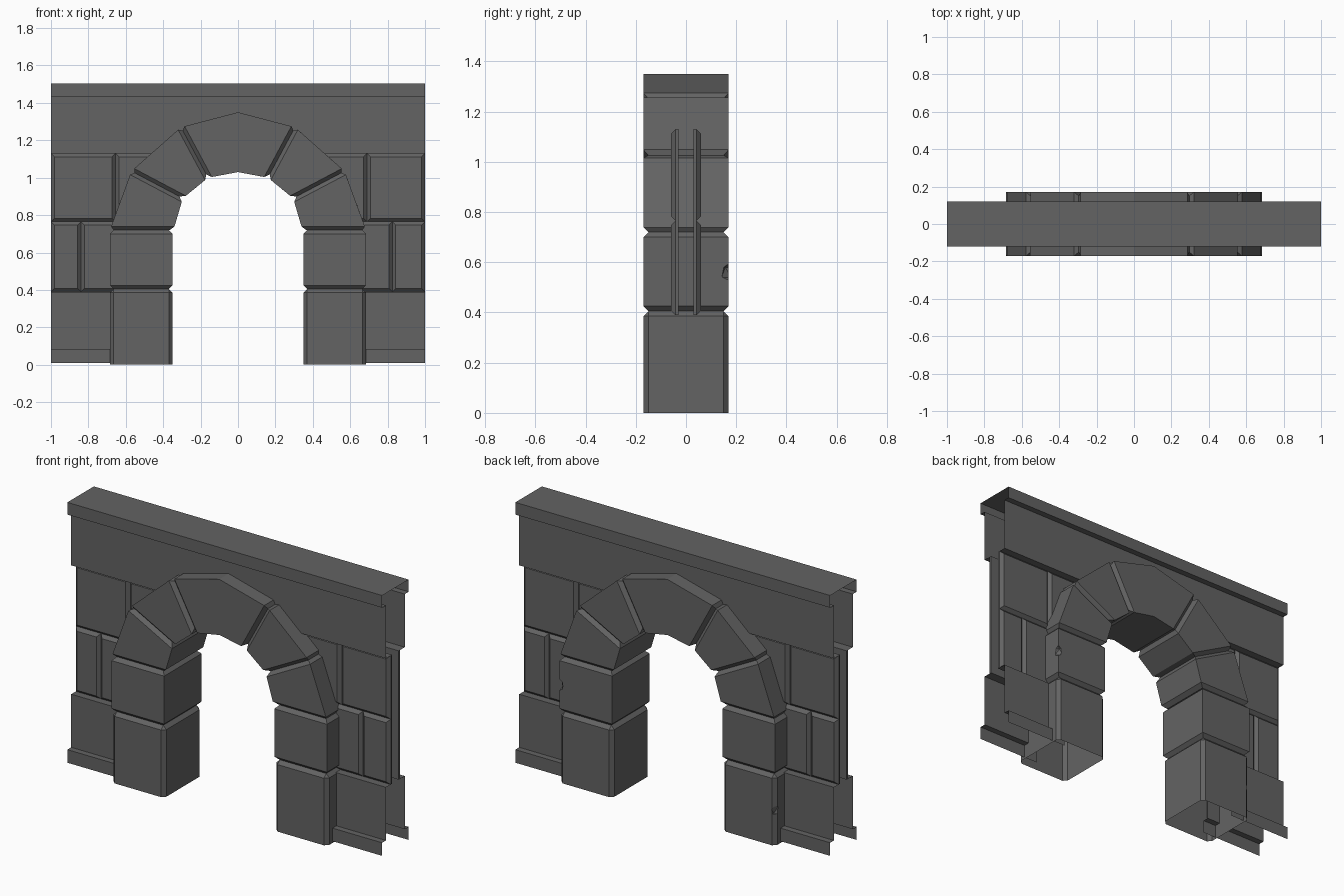
import bpy
import bmesh
import math
from mathutils import Matrix

if "Cube" in bpy.data.objects:
    bpy.data.objects.remove(bpy.data.objects["Cube"], do_unlink=True)

# One stone colour
stone = bpy.data.materials.new("dark_grey_stone")
grey = (0.125, 0.125, 0.125, 1)
stone.diffuse_color = grey
stone.use_nodes = True
bsdf = next(n for n in stone.node_tree.nodes if n.type == "BSDF_PRINCIPLED")
bsdf.inputs["Base Color"].default_value = grey
bsdf.inputs["Roughness"].default_value = 0.9

HALF_DEPTH = 0.17


def make_object(name, bm):
    mesh = bpy.data.meshes.new(name)
    bm.to_mesh(mesh)
    bm.free()
    mesh.materials.append(stone)
    ob = bpy.data.objects.new(name, mesh)
    bpy.context.collection.objects.link(ob)
    return ob


def bevel(bm, edges, width):
    bmesh.ops.bevel(bm, geom=list(edges), offset=width, segments=1,
                    affect="EDGES", clamp_overlap=True)


def arch_stone(name, outer, inner, side=1, joints=("start", "end"), posts=False):
    """Prism through the wall; its joint faces get chamfered edges."""
    outline = [(side * x, z) for x, z in outer + inner[::-1]]
    count = len(outline)
    bm = bmesh.new()
    front = [bm.verts.new((x, -HALF_DEPTH, z)) for x, z in outline]
    back = [bm.verts.new((x, HALF_DEPTH, z)) for x, z in outline]
    bm.faces.new(front)
    bm.faces.new(back[::-1])
    sides = []
    for i in range(count):
        j = (i + 1) % count
        sides.append(bm.faces.new((front[j], front[i], back[i], back[j])))
    ends = {"start": sides[-1], "end": sides[len(outer) - 1]}
    edges = {e for key in joints for e in ends[key].edges}
    if posts:
        edges |= {e for e in bm.edges
                  if abs(e.verts[0].co.z - e.verts[1].co.z) > 0.1}
    bmesh.ops.recalc_face_normals(bm, faces=bm.faces)
    bevel(bm, edges, 0.02)
    return make_object(name, bm)


def chip(ob, location, radius):
    """Knock a small notch out of a stone edge."""
    bm = bmesh.new()
    bmesh.ops.create_icosphere(bm, subdivisions=1, radius=radius,
                               matrix=Matrix.Translation(location))
    cutter = make_object("chip_cutter", bm)
    cutter.hide_render = True
    mod = ob.modifiers.new("chip", "BOOLEAN")
    mod.operation = "DIFFERENCE"
    mod.object = cutter
    bpy.context.view_layer.objects.active = ob
    bpy.ops.object.modifier_apply(modifier=mod.name)
    bpy.data.objects.remove(cutter, do_unlink=True)


def open_bottom(ob):
    bm = bmesh.new()
    bm.from_mesh(ob.data)
    low = [f for f in bm.faces if f.calc_center_median().z < 0.001]
    bmesh.ops.delete(bm, geom=low, context="FACES")
    bm.to_mesh(ob.data)
    bm.free()


# Arch: two posts and two wedge stones on each side, then the keystone
for side, tag in ((1, "left"), (-1, "right")):
    base = arch_stone(tag + "_base_stone", [(0.685, 0), (0.685, 0.405)],
                      [(0.35, 0), (0.35, 0.405)], side, ("end",), True)
    post = arch_stone(tag + "_post_stone", [(0.685, 0.405), (0.685, 0.72)],
                      [(0.35, 0.405), (0.35, 0.72)], side)
    arch_stone(tag + "_lower_wedge", [(0.685, 0.72), (0.57, 1.035)],
               [(0.345, 0.72), (0.295, 0.89)], side)
    arch_stone(tag + "_upper_wedge", [(0.57, 1.035), (0.305, 1.27)],
               [(0.295, 0.89), (0.16, 1.0)], side)
    if side == 1:
        chip(post, (0.70, 0.18, 0.56), 0.045)
    else:
        chip(base, (-0.70, 0.18, 0.2), 0.045)
    open_bottom(base)
arch_stone("keystone", [(0.305, 1.27), (0, 1.35), (-0.305, 1.27)],
           [(0.16, 1.0), (0, 1.03), (-0.16, 1.0)])


def sheet(name, profile, x0, x1):
    """Open (y, z) profile swept along x."""
    bm = bmesh.new()
    a = [bm.verts.new((x0, y, z)) for y, z in profile]
    b = [bm.verts.new((x1, y, z)) for y, z in profile]
    for i in range(len(profile) - 1):
        bm.faces.new((a[i], b[i], b[i + 1], a[i + 1]))
    return make_object(name, bm)


# Hollow top: front and back panels joined by the coping, open at the ends
half = [(-0.035, 1.13), (-0.085, 1.13), (-0.085, 1.435), (-0.12, 1.435), (-0.12, 1.505)]
sheet("coping_and_upper_panels", half + [(-y, z) for y, z in half[::-1]], -1, 1)

# Lower panels with a projecting plinth
foot = [(-0.12, 0.01), (-0.12, 0.085), (-0.085, 0.085), (-0.085, 0.39), (-0.035, 0.39)]
for tag, x0 in (("right", -1), ("left", 0.6)):
    sheet(tag + "_front_plinth", foot, x0, x0 + 0.4)
    back = sheet(tag + "_back_plinth", [(-y, z) for y, z in foot[::-1]], x0, x0 + 0.4)


def wall_block(name, x0, x1, z0, z1, turn):
    bm = bmesh.new()
    place = Matrix.Translation(((x0 + x1) / 2, -0.045, (z0 + z1) / 2))
    size = Matrix.Diagonal((x1 - x0, 0.03, z1 - z0, 1))
    bmesh.ops.create_cube(bm, size=1, matrix=place @ size)
    bevel(bm, [e for e in bm.edges if all(v.co.y < -0.05 for v in e.verts)], 0.018)
    bm.transform(Matrix.Rotation(turn, 4, "Z"))
    make_object(name, bm)


# Two courses of blocks; the back face is the front turned half way round
courses = [
    ("lower", 0.39, 0.765, [(-1, -0.84), (-0.84, -0.5), (0.5, 0.825), (0.825, 1)]),
    ("upper", 0.765, 1.13, [(-1, -0.655), (-0.655, -0.45), (0.45, 0.69), (0.69, 1)]),
]
for face, turn in (("front", 0), ("back", math.pi)):
    for course, z0, z1, spans in courses:
        for n, (x0, x1) in enumerate(spans, 1):
            wall_block(f"{face}_{course}_block_{n}", x0, x1, z0, z1, turn)
